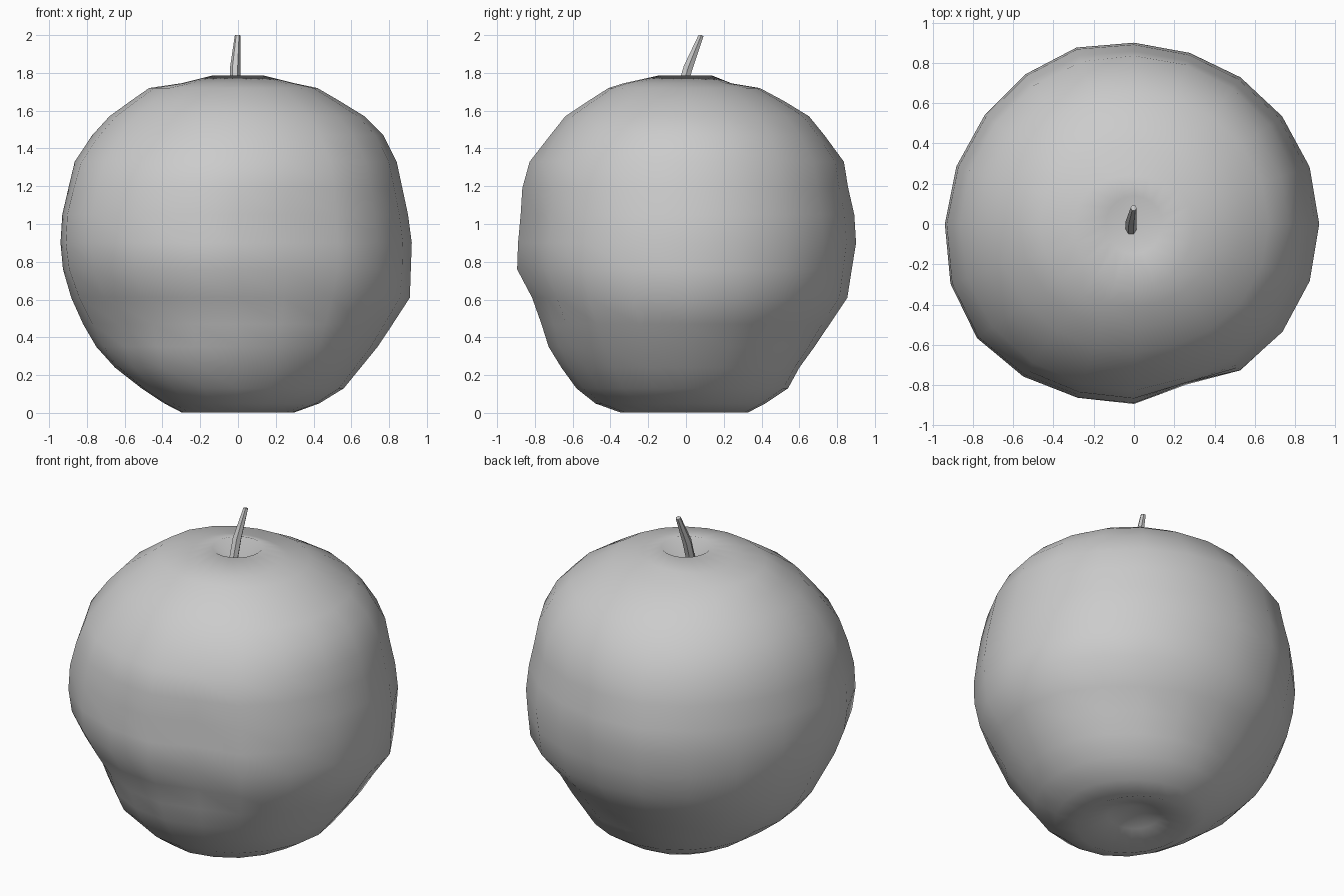
import bpy
from math import sin, cos, pi, radians, exp

if "Cube" in bpy.data.objects:
    bpy.data.objects.remove(bpy.data.objects["Cube"])


def loft(name, rings, start, end):
    """Skin closed rings (top to bottom) and close both ends with a fan."""
    n = len(rings[0])
    verts = [start] + [p for ring in rings for p in ring] + [end]
    last = len(verts) - 1
    faces = []
    for j in range(n):
        k = (j + 1) % n
        faces.append((0, 1 + j, 1 + k))
        for i in range(len(rings) - 1):
            a, b = 1 + i * n, 1 + (i + 1) * n
            faces.append((a + j, b + j, b + k, a + k))
        c = 1 + (len(rings) - 1) * n
        faces.append((last, c + k, c + j))
    mesh = bpy.data.meshes.new(name)
    mesh.from_pydata(verts, [], faces)
    obj = bpy.data.objects.new(name, mesh)
    bpy.context.collection.objects.link(obj)
    return obj


# Fruit profile: height, then radius on the right, back, left and front
PROFILE = [
    (1.785, .14, .14, .14, .15), (1.745, .30, .24, .30, .33),
    (1.72, .42, .39, .47, .41), (1.65, .54, .52, .57, .52),
    (1.57, .67, .65, .68, .64), (1.47, .77, .73, .77, .72),
    (1.33, .84, .83, .86, .83), (1.19, .87, .85, .89, .87),
    (1.05, .90, .88, .92, .88), (.90, .92, .89, .93, .895),
    (.76, .915, .87, .92, .90), (.61, .91, .85, .88, .82),
    (.47, .82, .76, .82, .77), (.35, .74, .68, .75, .73),
    (.24, .65, .60, .65, .66), (.13, .56, .54, .51, .58),
    (.05, .43, .42, .39, .48), (.003, .30, .33, .30, .35),
    (.06, .15, .15, .15, .15),
]
# Bulges and dents: angle, height, amount, angular width, height width
BUMPS = [
    (215, 1.0, .05, 28, .35), (110, 1.0, .03, 20, .4), (288, .85, -.065, 12, .5),
    (225, .45, -.03, 25, .10), (225, .2, .04, 25, .10), (45, .45, -.03, 25, .12),
]


def fruit_point(row, a):
    z = row[0]
    q = int(a // 90) % 4
    t = sin(radians(a % 90)) ** 2
    r = row[1 + q] * (1 - t) + row[1 + (q + 1) % 4] * t
    for angle, height, amount, wa, wz in BUMPS:
        d = (a - angle + 180) % 360 - 180
        r += amount * exp(-(d / wa) ** 2 - ((z - height) / wz) ** 2)
    return (r * cos(radians(a)), r * sin(radians(a)), z)


# Fruit with a dimple at each pole
fruit = loft("fruit", [[fruit_point(row, 18 * j) for j in range(20)] for row in PROFILE],
             (0, 0, 1.67), (0, 0, .12))
fruit.data.shade_smooth()

# Leaning, tapered stem
PATH = [(-.015, -.045, 1.64, .027), (-.015, .012, 1.83, .027), (-.002, .08, 1.998, .015)]
rings = [[(x + r * cos(j * pi / 3), y + r * sin(j * pi / 3), z - .3 * r * sin(j * pi / 3))
          for j in range(6)] for x, y, z, r in reversed(PATH)]
stem = loft("stem", rings, (-.002, .08, 2.0), PATH[0][:3])
bpy.ops.object.select_all(action='DESELECT')
stem.select_set(True)
bpy.context.view_layer.objects.active = stem
bpy.ops.object.shade_smooth_by_angle()
